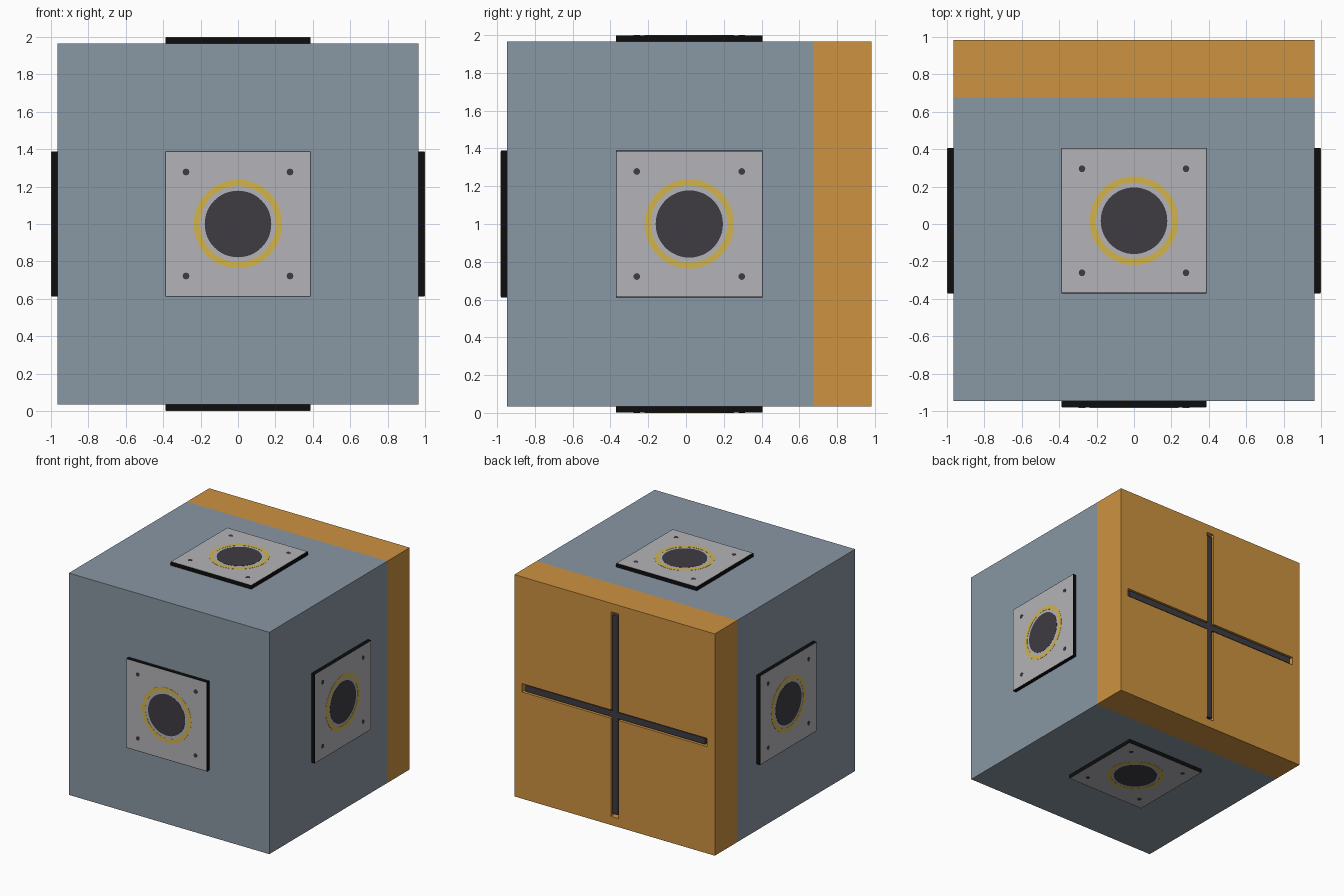
import bpy, bmesh, math
from mathutils import Matrix, Vector

if "Cube" in bpy.data.objects:
    bpy.data.objects.remove(bpy.data.objects["Cube"])

def mat(name, r, g, b):
    m = bpy.data.materials.new(name)
    lin = [((c / 255 + 0.055) / 1.055) ** 2.4 if c > 10 else c / 255 / 12.92 for c in (r, g, b)]
    m.diffuse_color = (*lin, 1)
    m.use_nodes = True
    m.node_tree.nodes["Principled BSDF"].inputs["Base Color"].default_value = m.diffuse_color
    return m

BLUE = mat("blue grey shell", 137, 151, 163)
ORANGE = mat("orange panel", 205, 147, 65)
BLACK = mat("black edge", 13, 13, 14)
GREY = mat("light grey plate", 180, 180, 184)
YELLOW = mat("yellow ring", 210, 180, 76)
DARK = mat("dark grey", 62, 60, 66)

H = 0.965                      # half size of the cube
C = Vector((0, 0.0175, 1.0))   # centre of the cube
SEAM = 0.675                   # where the orange back begins
BACK = C.y + H

def finish(bm, name, material, matrix=Matrix()):
    bmesh.ops.recalc_face_normals(bm, faces=bm.faces)
    me = bpy.data.meshes.new(name)
    bm.to_mesh(me)
    bm.free()
    me.materials.append(material)
    ob = bpy.data.objects.new(name, me)
    ob.matrix_world = matrix
    bpy.context.collection.objects.link(ob)
    return ob

def box(name, lo, hi, material, matrix=Matrix()):
    bm = bmesh.new()
    bmesh.ops.create_cube(bm, size=1)
    lo, hi = Vector(lo), Vector(hi)
    for v in bm.verts:
        v.co = Vector((lo[i] + (v.co[i] + 0.5) * (hi[i] - lo[i]) for i in range(3)))
    return finish(bm, name, material, matrix)

def ring(name, r_in, r_out, z0, z1, material, matrix, at=(0, 0), n=48):
    """Thin disc (r_in = 0) or flat ring lying on a plate."""
    bm = bmesh.new()
    def loop(r):
        return [bm.verts.new((at[0] + r * math.cos(2 * math.pi * i / n),
                              at[1] + r * math.sin(2 * math.pi * i / n), z0)) for i in range(n)]
    outer = loop(r_out)
    if r_in:
        inner = loop(r_in)
        faces = [bm.faces.new((outer[i], outer[(i + 1) % n], inner[(i + 1) % n], inner[i]))
                 for i in range(n)]
    else:
        faces = [bm.faces.new(outer)]
    ext = bmesh.ops.extrude_face_region(bm, geom=faces, use_keep_orig=True)
    for v in ext["geom"]:
        if isinstance(v, bmesh.types.BMVert):
            v.co.z = z1
    return finish(bm, name, material, matrix)

# main shell
box("shell", (-H, C.y - H, 1 - H), (H, SEAM, 1 + H), BLUE)

# orange back panel with a cross-shaped groove sunk into it
GROOVE, REACH, DEPTH = 0.036, 0.89, 0.05
cuts = [-H, -REACH, -GROOVE, GROOVE, REACH, H]
bm = bmesh.new()
grid = [[bm.verts.new((x, BACK, 1 + z)) for z in cuts] for x in cuts]
sunk = []
for i in range(5):
    for j in range(5):
        f = bm.faces.new((grid[i][j], grid[i][j + 1], grid[i + 1][j + 1], grid[i + 1][j]))
        if (i == 2 and 0 < j < 4) or (j == 2 and 0 < i < 4):
            sunk.append(f)
rim = [e for e in bm.edges if e.is_boundary]
sides = bmesh.ops.extrude_edge_only(bm, edges=rim)
for v in sides["geom"]:
    if isinstance(v, bmesh.types.BMVert):
        v.co.y = SEAM
new_rim = [e for e in bm.edges if e.is_boundary]
bmesh.ops.contextual_create(bm, geom=new_rim)
floor = bmesh.ops.extrude_face_region(bm, geom=sunk)
for v in floor["geom"]:
    if isinstance(v, bmesh.types.BMVert):
        v.co.y -= DEPTH
bmesh.ops.delete(bm, geom=[f for f in sunk if f.is_valid], context='FACES_ONLY')
finish(bm, "back_panel", ORANGE)

# dark bars lying in the groove
W, L = 0.027, 0.865
box("vertical_bar", (-W, BACK - DEPTH, 1 - L), (W, BACK - 0.008, 1 + L), DARK)
box("horizontal_bar", (-L, BACK - DEPTH, 1 - W), (L, BACK - 0.0085, 1 + W), DARK)

# mounting plates on the five other sides
P, T = 0.388, 0.035
SIDES = {"front": (0, -1, 0), "right": (1, 0, 0), "left": (-1, 0, 0),
         "top": (0, 0, 1), "bottom": (0, 0, -1)}
for side, d in SIDES.items():
    d = Vector(d)
    rot = d.to_track_quat('Z', 'Y').to_matrix().to_4x4()
    M = Matrix.Translation(C + d * H) @ rot
    box(side + "_plate_base", (-P, -P, 0), (P, P, T - 0.003), BLACK, M)
    box(side + "_plate_face", (-P + .003, -P + .003, T - .004), (P - .003, P - .003, T - .0015), GREY, M)
    ring(side + "_yellow_ring", 0.203, 0.237, T - 0.003, T, YELLOW, M)
    ring(side + "_port", 0, 0.178, T - 0.003, T, DARK, M)
    for sx in (-1, 1):
        for sy in (-1, 1):
            ring(side + "_screw", 0, 0.018, T - 0.003, T, DARK, M, (sx * 0.278, sy * 0.278), 12)
